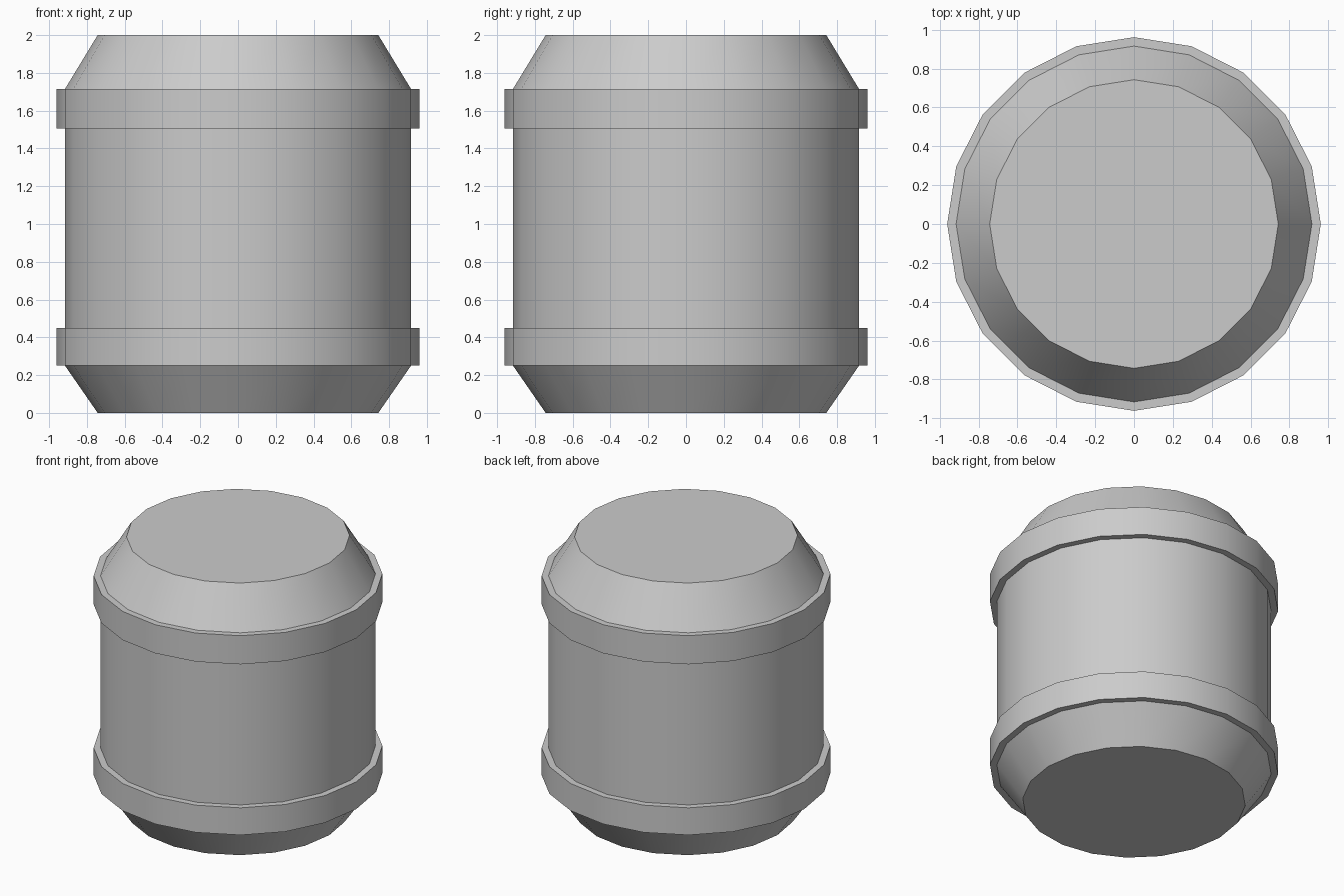
import bpy, bmesh
from math import cos, sin, tau, radians

if "Cube" in bpy.data.objects:
    bpy.data.objects.remove(bpy.data.objects["Cube"])

SIDES = 20
BODY, BAND, END = 0.916, 0.962, 0.743


def lathe(name, profile):
    """Revolve (radius, z) points around z and cap both ends."""
    bm = bmesh.new()
    rings = [[bm.verts.new((r * cos(tau * i / SIDES), r * sin(tau * i / SIDES), z))
              for i in range(SIDES)] for r, z in profile]
    for low, high in zip(rings, rings[1:]):
        for i in range(SIDES):
            j = (i + 1) % SIDES
            bm.faces.new((low[i], low[j], high[j], high[i]))
    bm.faces.new(rings[0][::-1])
    bm.faces.new(rings[-1])
    mesh = bpy.data.meshes.new(name)
    bm.to_mesh(mesh)
    bm.free()
    obj = bpy.data.objects.new(name, mesh)
    bpy.context.collection.objects.link(obj)
    bpy.ops.object.select_all(action='DESELECT')
    obj.select_set(True)
    bpy.context.view_layer.objects.active = obj
    bpy.ops.object.shade_smooth_by_angle(angle=radians(25))
    return obj


# Barrel: tapered foot, lower band, straight wall, upper band, tapered top
lathe("barrel", [
    (END, 0.0), (BODY, 0.25),
    (BAND, 0.25), (BAND, 0.45),
    (BODY, 0.45), (BODY, 1.505),
    (BAND, 1.505), (BAND, 1.715),
    (BODY, 1.715), (END, 2.0),
])
